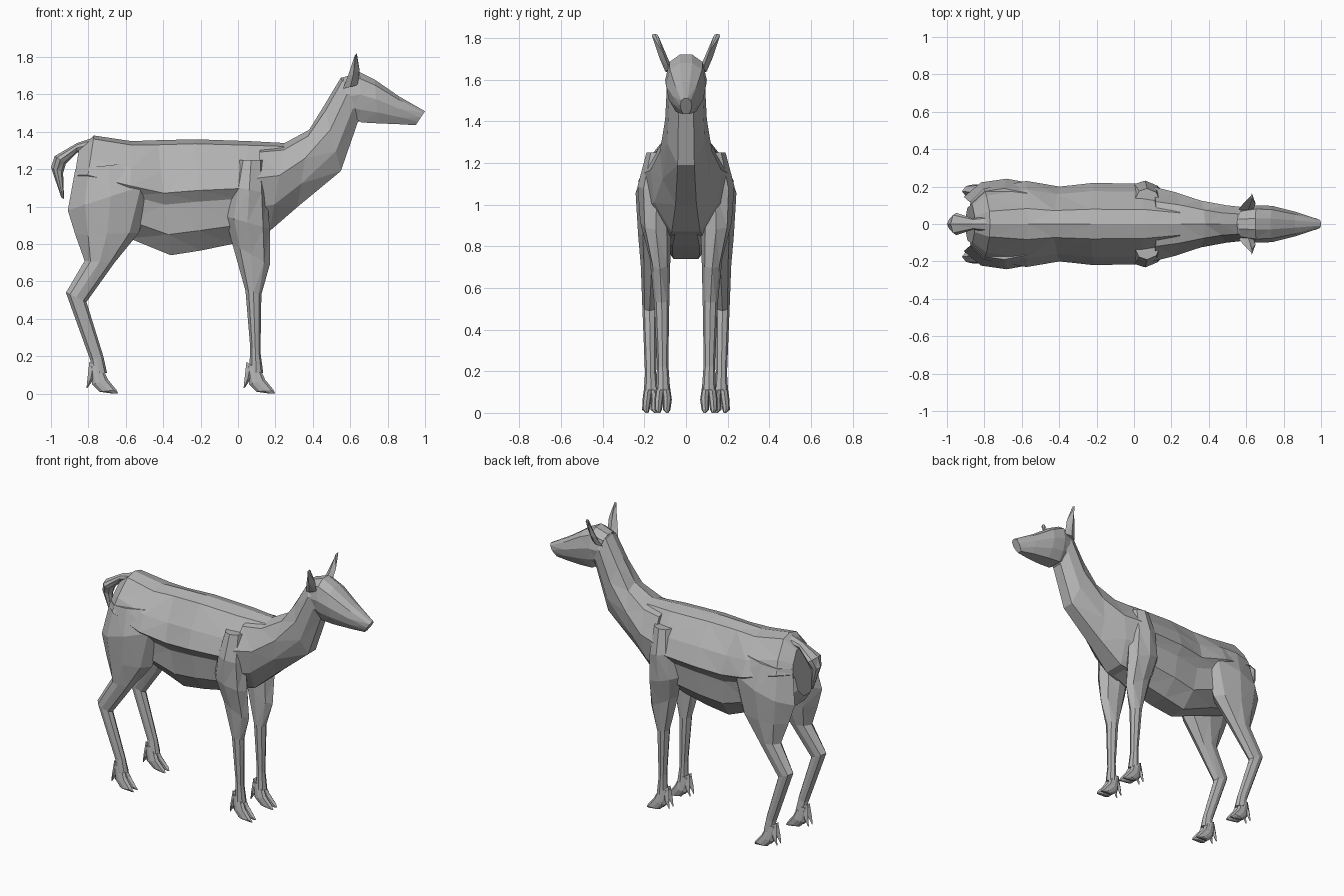
import bpy
import bmesh

default_cube = bpy.data.objects.get("Cube")
if default_cube:
    bpy.data.objects.remove(default_cube, do_unlink=True)

# Single coat colour
coat = bpy.data.materials.new("grey_coat")
coat.use_nodes = True
coat_colour = (.45, .45, .45, 1)
coat.diffuse_color = coat_colour
coat.node_tree.nodes["Principled BSDF"].inputs["Base Color"].default_value = coat_colour

# Half cross-sections: (share of half width, share of the way from first edge to second edge)
TORSO_SECTION = [(0, 0), (.36, .04), (.8, .27), (1, .46), (.8, .56), (.72, .82), (.3, 1)]
NECK_SECTION = [(0, 0), (.6, .08), (1, .37), (.9, .7), (.4, 1)]
HEAD_SECTION = [(.3, 0), (.8, .13), (1, .45), (.85, .75), (.5, 1)]
LIMB_SECTION = [(0, 0), (.8, .2), (1, .5), (.7, .85), (0, 1)]
THIN_SECTION = [(0, 0), (1, .5), (0, 1)]


def add_ring(bm, section, station):
    """Place one closed cross-section between two edge points of the side profile."""
    first_x, first_z, second_x, second_z, centre_y, half_width = station
    other_half = [(-s, t) for s, t in reversed(section) if s]
    return [
        bm.verts.new((
            first_x + (second_x - first_x) * t,
            centre_y + half_width * s,
            first_z + (second_z - first_z) * t,
        ))
        for s, t in section + other_half
    ]


def loft(name, section, stations, paired=False):
    """Skin a row of cross-sections, cap both ends, and mirror paired parts."""
    bm = bmesh.new()
    rings = [add_ring(bm, section, station) for station in stations]
    count = len(rings[0])
    for ring, following in zip(rings, rings[1:]):
        for i in range(count):
            j = (i + 1) % count
            bm.faces.new((ring[i], ring[j], following[j], following[i]))
    bm.faces.new(rings[0])
    bm.faces.new(rings[-1])
    bmesh.ops.triangulate(bm, faces=bm.faces[:])
    bmesh.ops.recalc_face_normals(bm, faces=bm.faces[:])
    mesh = bpy.data.meshes.new(name)
    bm.to_mesh(mesh)
    bm.free()
    mesh.materials.append(coat)
    part = bpy.data.objects.new(name, mesh)
    bpy.context.collection.objects.link(part)
    if paired:
        mirror = part.modifiers.new("mirror_across_body", 'MIRROR')
        mirror.use_axis = (True, False, False)
        mirror.use_axis[0], mirror.use_axis[1] = False, True
        mirror.use_mirror_merge = False
    return part


def foot(name, shift, side):
    """Split hoof with two toes and two small dewclaws behind."""
    for label, offset in (("inner", -.02), ("outer", .02)):
        y = side + offset
        loft(f"{name}_{label}_toe", LIMB_SECTION, [
            (shift - .045, .15, shift + .02, .15, side + offset / 2, .02),
            (shift - .03, .05, shift + .055, .075, y, .022),
            (shift + .01, .01, shift + .1, .02, y * 1.03, .018),
            (shift + .08, 0, shift + .11, 0, y, .006),
        ], paired=True)
        loft(f"{name}_{label}_dewclaw", THIN_SECTION, [
            (shift - .045, .17, shift, .14, side + offset / 2, .015),
            (shift - .055, .08, shift - .02, .08, y, .015),
            (shift - .06, .03, shift - .055, .03, y, .004),
        ], paired=True)


# Torso from rump to shoulders
loft("torso", TORSO_SECTION, [
    (-.85, 1.31, -.9, 1, 0, .12),
    (-.77, 1.38, -.84, .92, 0, .19),
    (-.57, 1.35, -.58, .83, 0, .23),
    (-.43, 1.355, -.36, .74, 0, .2),
    (-.23, 1.36, -.2, .765, 0, .22),
    (.06, 1.35, -.03, .8, 0, .215),
    (.25, 1.34, .17, .88, 0, .165),
])

# Neck rising to the head
loft("neck", NECK_SECTION, [
    (.12, 1.33, .07, .85, 0, .2),
    (.25, 1.34, .17, .87, 0, .17),
    (.38, 1.41, .32, 1, 0, .125),
    (.46, 1.54, .55, 1.19, 0, .1),
    (.55, 1.69, .64, 1.45, 0, .09),
    (.62, 1.69, .67, 1.47, 0, .08),
])

# Head tapering to the muzzle
loft("head", HEAD_SECTION, [
    (.56, 1.69, .63, 1.47, 0, .085),
    (.65, 1.72, .66, 1.45, 0, .1),
    (.73, 1.68, .75, 1.445, 0, .097),
    (.86, 1.59, .87, 1.44, 0, .065),
    (1, 1.51, .95, 1.435, 0, .028),
])

loft("ear", THIN_SECTION, [
    (.56, 1.63, .64, 1.65, .08, .02),
    (.585, 1.69, .65, 1.73, .11, .02),
    (.625, 1.81, .635, 1.82, .15, .015),
], paired=True)

# Short drooping tail
loft("tail", LIMB_SECTION, [
    (-.77, 1.37, -.83, 1.29, 0, .04),
    (-.86, 1.34, -.86, 1.29, 0, .03),
    (-.98, 1.27, -.92, 1.23, 0, .06),
    (-1, 1.21, -.935, 1.18, 0, .035),
    (-.945, 1.05, -.93, 1.04, 0, .01),
])

# Hind leg with broad thigh and angled hock
loft("hind_leg", LIMB_SECTION, [
    (-.87, 1.2, -.52, 1.24, .11, .08),
    (-.91, .98, -.45, 1.13, .145, .097),
    (-.87, .85, -.53, .86, .155, .075),
    (-.82, .71, -.66, .7, .165, .052),
    (-.92, .54, -.81, .49, .175, .035),
    (-.79, .18, -.72, .2, .17, .027),
    (-.78, .11, -.7, .11, .168, .034),
], paired=True)

# Front leg with shoulder
loft("front_leg", LIMB_SECTION, [
    (0, 1.25, .14, 1.25, .12, .07),
    (-.035, 1.11, .155, 1.07, .14, .092),
    (-.07, .95, .17, .88, .145, .075),
    (-.03, .8, .17, .69, .125, .05),
    (.04, .55, .125, .53, .117, .037),
    (.065, .25, .12, .22, .112, .027),
    (.06, .11, .135, .11, .11, .034),
], paired=True)

foot("hind_foot", -.75, .167)
foot("front_foot", .09, .11)
